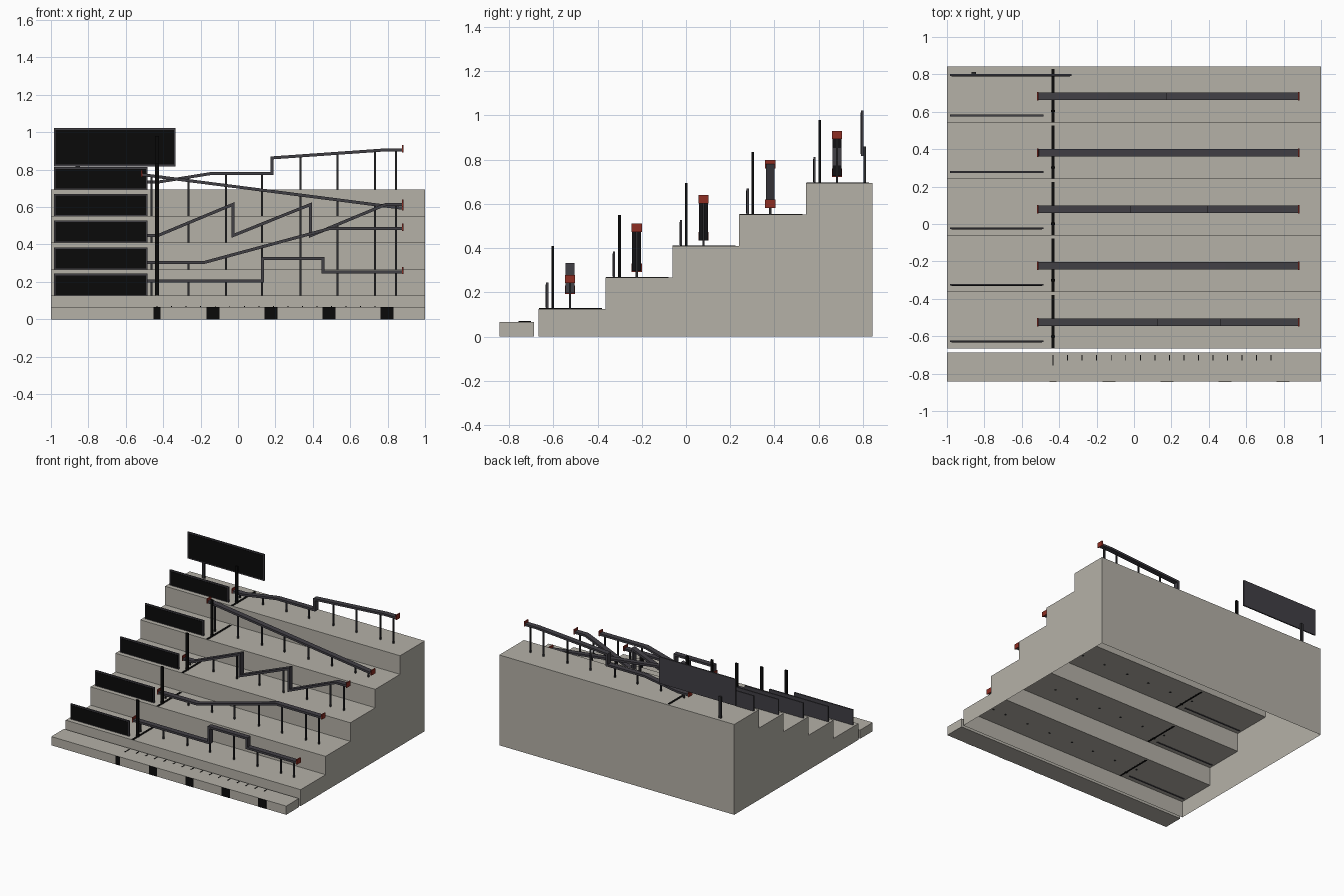
import bpy, bmesh, math
from mathutils import Vector

cube = bpy.data.objects.get("Cube")
if cube:
    bpy.data.objects.remove(cube, do_unlink=True)


def material(name, rgb):
    m = bpy.data.materials.new(name)
    m.use_nodes = True
    m.diffuse_color = (*rgb, 1)
    bsdf = next(n for n in m.node_tree.nodes if n.type == 'BSDF_PRINCIPLED')
    bsdf.inputs["Base Color"].default_value = (*rgb, 1)
    bsdf.inputs["Roughness"].default_value = 0.8
    return m


CONCRETE = material("concrete", (0.46, 0.44, 0.39))
CHARCOAL = material("charcoal", (0.053, 0.05, 0.06))
STEEL = material("dark_steel", (0.025, 0.025, 0.028))
BLACK = material("black", (0.003, 0.003, 0.003))
RED = material("red", (0.27, 0.026, 0.016))


def finish(name, bm, mat):
    bmesh.ops.recalc_face_normals(bm, faces=bm.faces)
    me = bpy.data.meshes.new(name)
    bm.to_mesh(me)
    bm.free()
    me.materials.append(mat)
    ob = bpy.data.objects.new(name, me)
    bpy.context.collection.objects.link(ob)
    return ob


def add_box(bm, x0, x1, y0, y1, z0, z1):
    verts = bmesh.ops.create_cube(bm, size=1)["verts"]
    for v in verts:
        v.co = Vector((x0 if v.co.x < 0 else x1,
                       y0 if v.co.y < 0 else y1,
                       z0 if v.co.z < 0 else z1))


def boxes(name, mat, *dims):
    bm = bmesh.new()
    for d in dims:
        add_box(bm, *d)
    return finish(name, bm, mat)


def prism(name, mat, points, axis, a, b):
    """Extrude a 2D outline along x (points are y, z) or y (points are x, z)."""
    bm = bmesh.new()

    def place(p, t):
        return (t, p[0], p[1]) if axis == 'x' else (p[0], t, p[1])
    lo = [bm.verts.new(place(p, a)) for p in points]
    hi = [bm.verts.new(place(p, b)) for p in points]
    bm.faces.new(lo)
    bm.faces.new(hi[::-1])
    n = len(points)
    for i in range(n):
        j = (i + 1) % n
        bm.faces.new((lo[i], lo[j], hi[j], hi[i]))
    return finish(name, bm, mat)


def ribbon(path, half):
    """Mitred outline of constant thickness around an open path."""
    pts = [Vector(p) for p in path]
    left, right = [], []
    for i, p in enumerate(pts):
        d0 = (p - pts[i - 1]).normalized() if i else None
        d1 = (pts[i + 1] - p).normalized() if i < len(pts) - 1 else None
        d0, d1 = d0 or d1, d1 or d0
        n0, n1 = Vector((-d0.y, d0.x)), Vector((-d1.y, d1.x))
        m = (n0 + n1).normalized()
        m *= half / m.dot(n0)
        left.append(p + m)
        right.append(p - m)
    return left + right[::-1]


def height_at(path, x):
    for (xa, za), (xb, zb) in zip(path, path[1:]):
        if xa <= x <= xb and xb > xa:
            return za + (zb - za) * (x - xa) / (xb - xa)
    return path[-1][1]


# Terraces: front edge of each step and its tread height
PITCH = 0.302
FRONT = [-0.666 + PITCH * i for i in range(5)]
TREAD = [0.126, 0.267, 0.41, 0.552, 0.695]
BACK = 0.842

# Stepped shell, open underneath
outline = [(FRONT[0], 0)]
for i, z in enumerate(TREAD):
    outline += [(FRONT[i], z), (FRONT[i + 1] if i < 4 else BACK, z)]
outline.append((BACK, 0))
steps = prism("steps", CONCRETE, outline, 'x', -1, 1)
bm = bmesh.new()
bm.from_mesh(steps.data)
bottom = [f for f in bm.faces if all(v.co.z < 0.001 for v in f.verts)]
bmesh.ops.delete(bm, geom=bottom, context='FACES_ONLY')
bm.to_mesh(steps.data)
bm.free()

# Kerb with scale bar blocks and tick marks
boxes("kerb", CONCRETE, (-1, 1, -0.842, -0.688, 0, 0.067))
boxes("kerb_blocks", BLACK, (-0.452, -0.414, -0.844, -0.842, 0, 0.067),
      *[(x, x + 0.069, -0.844, -0.842, 0, 0.067)
        for x in (-0.168, 0.142, 0.452, 0.762)])
boxes("kerb_ticks", BLACK,
      *[(-0.435 + 0.0777 * k, -0.430 + 0.0777 * k,
         -0.757 if k == 0 else -0.73, -0.70, 0.066, 0.070) for k in range(16)])

# Rail paths as (x, z), lowest step first
XL, XR = -0.51, 0.878
RAILS = [
    [(XL, 0.206), (0.131, 0.206), (0.131, 0.326), (0.454, 0.326),
     (0.454, 0.254), (XR, 0.254)],
    [(XL, 0.304), (-0.18, 0.304), (0.49, 0.485), (XR, 0.485)],
    [(XL, 0.447), (-0.43, 0.447), (-0.028, 0.614), (-0.028, 0.447),
     (0.388, 0.614), (0.388, 0.447), (0.79, 0.614), (XR, 0.614)],
    [(XL, 0.773), (XR, 0.594)],
    [(XL, 0.735), (-0.42, 0.735), (-0.14, 0.78), (0.183, 0.78),
     (0.183, 0.863), (0.78, 0.905), (XR, 0.905)],
]
POST_X = [-0.463, -0.265, -0.064, 0.128, 0.334, 0.532, 0.733, 0.845]


def board(name, x0, x1, y, z0, z1):
    """Charcoal board with a black face plate on its front."""
    boxes(name, CHARCOAL, (x0, x1, y - 0.005, y + 0.005, z0, z1))
    b = 0.009
    boxes(name + "_face", BLACK,
          (x0 + b, x1 - b, y - 0.0075, y - 0.005, max(z0, z0 + b), z1 - b))


for i, (path, z) in enumerate(zip(RAILS, TREAD)):
    n = i + 1
    y = -0.525 + PITCH * i
    # Rail, end caps and supports
    prism(f"rail_{n}", CHARCOAL, ribbon(path, 0.008), 'y', y - 0.02, y + 0.02)
    zl, zr = path[0][1], path[-1][1]
    boxes(f"rail_end_caps_{n}", RED,
          (XL - 0.008, XL, y - 0.023, y + 0.023, zl - 0.012, zl + 0.026),
          (XR, XR + 0.008, y - 0.023, y + 0.023, zr - 0.012, zr + 0.026))
    boxes(f"rail_posts_{n}", STEEL,
          *[(x - 0.005, x + 0.005, y - 0.005, y + 0.005,
             z - 0.004, height_at(path, x)) for x in POST_X])
    # Side board, marker pole and tread stripe
    board(f"side_board_{n}", -0.985, -0.484, -0.627 + PITCH * i, z - 0.004, z + 0.118)
    py = -0.602 + 0.3015 * i
    boxes(f"marker_pole_{n}", BLACK,
          (-0.443, -0.423, py - 0.006, py + 0.006, z - 0.004, z + 0.284))
    boxes(f"tread_stripe_{n}", BLACK,
          (-0.441, -0.425, FRONT[i] + 0.002, FRONT[i] + 0.286, z - 0.0005, z + 0.003))

# Large rear sign on a single post
board("rear_sign", -0.985, -0.333, 0.797, 0.818, 1.022)
boxes("rear_sign_post", STEEL, (-0.868, -0.846, 0.802, 0.814, 0.69, 0.86))
